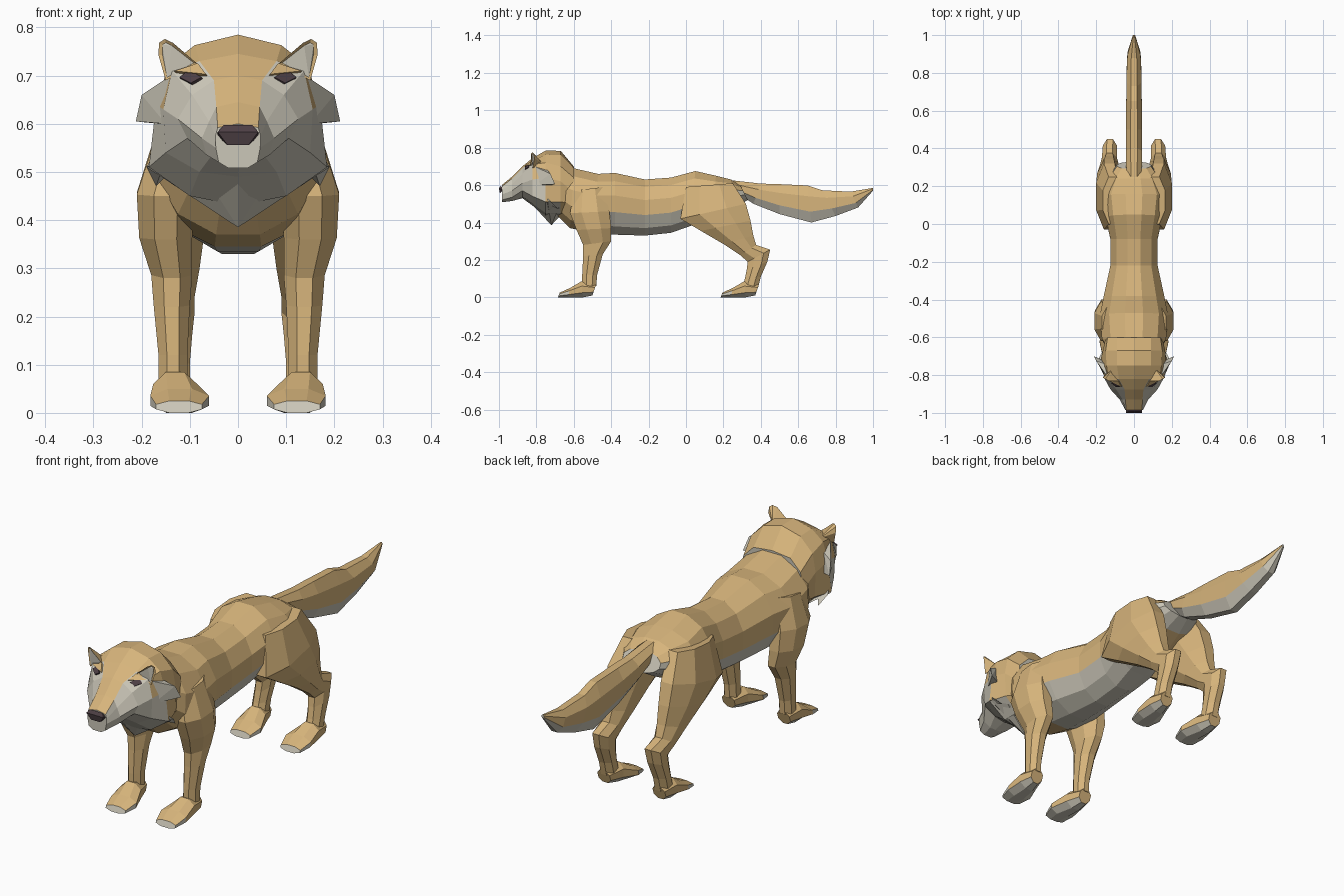
import bpy, bmesh, math
from mathutils import Vector

cube = bpy.data.objects.get("Cube")
if cube:
    bpy.data.objects.remove(cube, do_unlink=True)


def material(name, rgb):
    mat = bpy.data.materials.new(name)
    mat.use_nodes = True
    mat.diffuse_color = (*rgb, 1)
    mat.node_tree.nodes["Principled BSDF"].inputs["Base Color"].default_value = (*rgb, 1)
    return mat


TAN = material("tan fur", (.68, .46, .2))
PALE = material("pale fur", (.6, .57, .48))
DARK = material("dark nose", (.075, .05, .058))


def finish(name, bm, mats, mirror=False):
    bmesh.ops.recalc_face_normals(bm, faces=bm.faces[:])
    mesh = bpy.data.meshes.new(name)
    bm.to_mesh(mesh)
    bm.free()
    for mat in mats:
        mesh.materials.append(mat)
    obj = bpy.data.objects.new(name, mesh)
    bpy.context.collection.objects.link(obj)
    if mirror:
        mod = obj.modifiers.new("Mirror", "MIRROR")
        mod.use_mirror_merge = False
    return obj


def loft(name, rings, rule, mirror=False):
    """Skin closed rings; rule(centre, span, segment) says whether a face is pale."""
    bm = bmesh.new()
    loops = [[bm.verts.new(p) for p in ring] for ring in rings]
    count = len(rings[0])
    for span in range(len(loops) - 1):
        a, b = loops[span], loops[span + 1]
        for seg in range(count):
            nxt = (seg + 1) % count
            face = bm.faces.new((a[seg], a[nxt], b[nxt], b[seg]))
            face.material_index = int(rule(face.calc_center_median(), span, seg))
    for span, loop in ((0, loops[0]), (len(loops) - 1, loops[-1])):
        face = bm.faces.new(loop)
        face.material_index = int(rule(face.calc_center_median(), span, 0))
    return finish(name, bm, (TAN, PALE), mirror)


def tube(name, specs, sides, rule, mirror=False):
    """Each spec: two opposite points (y, z, y, z) and the inner and outer x.
    rule(centre, level) gets the level from -1 at the first point to 1 at the second."""
    angles = [math.tau * (i + .5) / sides for i in range(sides)]
    top = math.cos(math.pi / sides)
    profile = [(math.sin(a) / max(math.sin(b) for b in angles), -math.cos(a) / top) for a in angles]
    rings = []
    for ya, za, yb, zb, xi, xo in specs:
        mid = Vector(((xi + xo) / 2, (ya + yb) / 2, (za + zb) / 2))
        half = Vector((0, yb - ya, zb - za)) / 2
        rings.append([mid + Vector((u * (xo - xi) / 2, 0, 0)) + half * v for u, v in profile])

    def level_rule(centre, span, seg):
        level = (profile[seg][1] + profile[(seg + 1) % sides][1]) / 2
        return rule(centre, level)
    return loft(name, rings, level_rule, mirror)


def hull(name, points, mat, mirror=True):
    bm = bmesh.new()
    for p in points:
        bm.verts.new(p)
    bmesh.ops.convex_hull(bm, input=bm.verts[:])
    return finish(name, bm, (mat,), mirror)


def plain(centre, level):
    return False


def centred(rows):
    return [(*row[:4], -row[4], row[4]) for row in rows]


# Torso with pale belly and rump patch
tube("torso", centred([
    (-.69, .44, -.66, .7, .13),
    (-.62, .37, -.6, .69, .17),
    (-.5, .345, -.47, .66, .18),
    (-.38, .335, -.38, .665, .16),
    (-.22, .33, -.22, .63, .125),
    (-.08, .345, -.08, .64, .125),
    (.02, .38, .05, .675, .15),
    (.14, .42, .16, .65, .165),
    (.26, .48, .24, .63, .13),
    (.33, .52, .29, .6, .09),
]), 12, lambda c, v: (-.45 < c.y < .1 and v < -.1) or (c.y > .24 and v < .2))

# Bushy tail, pale underneath
tube("tail", centred([
    (.27, .56, .25, .625, .04),
    (.36, .5, .4, .608, .043),
    (.5, .445, .5, .605, .043),
    (.67, .4, .65, .598, .041),
    (.8, .435, .73, .572, .041),
    (.92, .48, .88, .565, .035),
    (1, .57, 1, .585, .006),
]), 8, lambda c, v: v < -.05)

# Front legs with shoulders
tube("front_leg", [
    (-.6, .57, -.44, .59, .08, .17),
    (-.62, .45, -.41, .46, .09, .21),
    (-.585, .36, -.4, .37, .095, .205),
    (-.55, .28, -.4, .3, .095, .18),
    (-.55, .22, -.445, .23, .1, .175),
    (-.555, .12, -.475, .12, .105, .165),
    (-.555, .06, -.48, .06, .105, .165),
], 8, plain, True)

# Hind legs with thigh and hock
tube("hind_leg", [
    (0, .59, .25, .61, .06, .165),
    (-.03, .42, .32, .5, .06, .2),
    (.08, .355, .345, .41, .07, .195),
    (.2, .285, .36, .33, .08, .18),
    (.29, .225, .375, .28, .09, .17),
    (.33, .19, .45, .255, .09, .165),
    (.325, .15, .435, .19, .095, .165),
    (.315, .1, .4, .11, .1, .165),
    (.3, .05, .385, .05, .1, .165),
], 8, plain, True)

# Paws with pale toes and soles
for name, shift in (("front_paw", 0), ("hind_paw", .87)):
    rows = [
        (-.685, 0, -.675, .025, .075, .17),
        (-.63, 0, -.62, .05, .06, .182),
        (-.55, 0, -.56, .085, .085, .176),
        (-.5, .01, -.48, .07, .105, .165),
    ]
    tube(name, [(a + shift, b, c + shift, d, e, f) for a, b, c, d, e, f in rows],
         8, lambda c, v: c.z < .032, True)

# Head: y station, then half section from crown to throat
stations = [
    (-.985, [(0, .6), (.042, .592), (.047, .575), (.046, .55), (.04, .52), (.02, .508), (0, .508)]),
    (-.93, [(0, .645), (.045, .635), (.06, .605), (.075, .57), (.065, .535), (.03, .515), (0, .515)]),
    (-.875, [(0, .7), (.05, .69), (.095, .66), (.125, .61), (.105, .57), (.05, .54), (0, .53)]),
    (-.82, [(0, .745), (.08, .73), (.137, .71), (.155, .63), (.15, .54), (.08, .5), (0, .49)]),
    (-.75, [(0, .785), (.09, .763), (.145, .72), (.17, .64), (.185, .51), (.1, .45), (0, .43)]),
    (-.67, [(0, .783), (.09, .76), (.15, .7), (.165, .62), (.16, .51), (.1, .45), (0, .43)]),
    (-.6, [(0, .7), (.09, .69), (.14, .64), (.15, .56), (.13, .5), (.08, .45), (0, .43)]),
]
first_pale = [1, 1, 1, 3, 4, 9, 0]


def head_rule(centre, span, seg):
    return min(seg, 11 - seg) >= first_pale[span] or centre.y < -.98


loft("head", [[(x, y, z) for x, z in half] + [(-x, y, z) for x, z in half[-2:0:-1]]
              for y, half in stations], head_rule)

# Nose pad
hull("nose", [(s * x, y, z) for s in (-1, 1) for x, y, z in (
    (.03, -.99, .597), (.042, -1, .583), (.043, -.975, .575), (.022, -.995, .556))], DARK, False)

# Eyes: thin plates on the slanted face between muzzle and brow
(ya, near), (yb, far) = stations[2:4]
corners = [Vector((h[i][0], y, h[i][1])) for y, h in ((ya, near), (yb, far)) for i in (1, 2)]


def on_face(u, v):
    return corners[0].lerp(corners[1], u).lerp(corners[2].lerp(corners[3], u), v)


normal = (corners[1] - corners[0]).cross(corners[2] - corners[0]).normalized()
if normal.y > 0:
    normal.negate()
diamond = [(.3, .3), (.75, .3), (.95, .65), (.5, .75)]
hull("eye", [on_face(u, v) + normal * d for u, v in diamond for d in (-.003, .005)], DARK)
hull("brow", [on_face(u, v) + normal * d for u, v in ((.1, .3), (.1, .85), (.95, .9), (.5, .72))
              for d in (-.003, .006)], TAN)

# Ears with recessed pale inside
ear = bmesh.new()
for p in ((.085, -.83, .725), (.15, -.82, .69), (.115, -.77, .72), (.135, -.83, .768),
          (.152, -.82, .776), (.164, -.815, .768), (.165, -.81, .742)):
    ear.verts.new(p)
bmesh.ops.convex_hull(ear, input=ear.verts[:])
bmesh.ops.recalc_face_normals(ear, faces=ear.faces[:])
front = [f for f in ear.faces if f.normal.y < -.5]
bmesh.ops.inset_region(ear, faces=front, thickness=.007, depth=-.005)
for f in front:
    f.material_index = 1
finish("ear", ear, (TAN, PALE), True)

# Cheek tufts and pointed throat ruff
hull("cheek_tuft", [(.14, -.81, .7), (.15, -.81, .6), (.2, -.725, .66), (.212, -.7, .605),
                    (.165, -.72, .6), (.155, -.74, .68)], PALE)
hull("lower_tuft", [(.15, -.8, .58), (.15, -.8, .53), (.19, -.72, .51), (.17, -.68, .47),
                    (.14, -.72, .5)], PALE)
hull("throat_ruff", [(0, -.83, .505), (0, -.77, .46), (0, -.72, .385), (0, -.66, .45)]
     + [(s * x, y, z) for s in (-1, 1) for x, y, z in (
         (.1, -.82, .54), (.19, -.74, .51), (.14, -.68, .48))], PALE, False)
